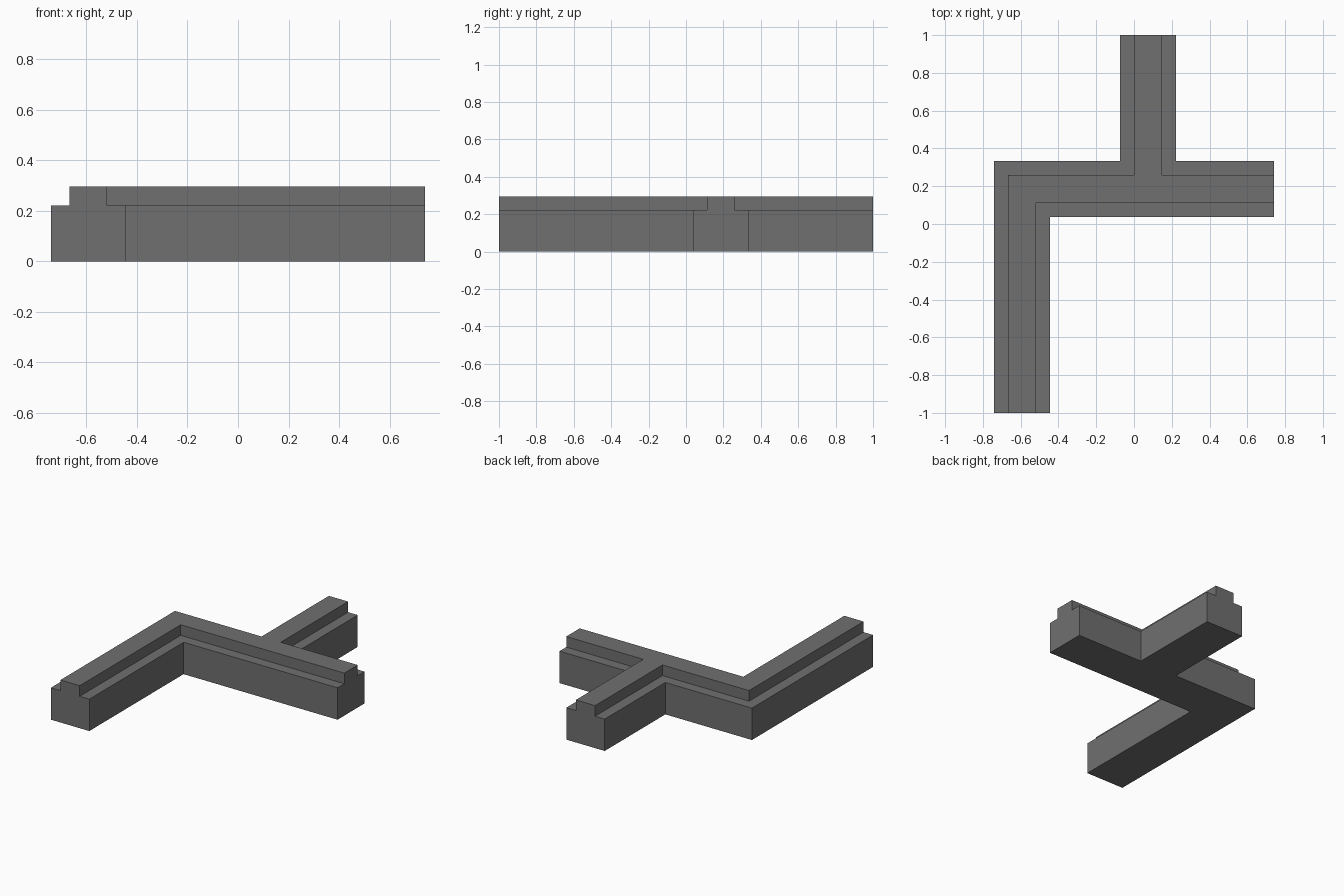
import bpy, bmesh

cube = bpy.data.objects.get("Cube")
if cube:
    bpy.data.objects.remove(cube, do_unlink=True)

# Centre lines of the arms and the reach of the crossbar
LEG_X, BRANCH_X, BAR_Y = -0.593, 0.074, 0.185
BAR_END = 0.741
WALL_HALF, RIDGE_HALF = 0.148, 0.074
LEDGE_Z, TOP_Z = 0.222, 0.296
END_EDGES = (0, 3, 6)  # open ends: leg, crossbar, branch

grey = bpy.data.materials.new("dark_grey")
grey.use_nodes = True
colour = (0.162, 0.162, 0.162, 1)
grey.diffuse_color = colour
grey.node_tree.nodes["Principled BSDF"].inputs["Base Color"].default_value = colour


def outline(w):
    """Plan of the junction, offset by w from its centre lines."""
    return [(LEG_X - w, -1), (LEG_X + w, -1),
            (LEG_X + w, BAR_Y - w), (BAR_END, BAR_Y - w),
            (BAR_END, BAR_Y + w), (BRANCH_X + w, BAR_Y + w),
            (BRANCH_X + w, 1), (BRANCH_X - w, 1),
            (BRANCH_X - w, BAR_Y + w), (LEG_X - w, BAR_Y + w)]


# Stepped wall: base, ledge and raised ridge as stacked outlines
bm = bmesh.new()
levels = [(WALL_HALF, 0), (WALL_HALF, LEDGE_Z), (RIDGE_HALF, LEDGE_Z), (RIDGE_HALF, TOP_Z)]
loops = [[bm.verts.new((x, y, z)) for x, y in outline(w)] for w, z in levels]
count = len(loops[0])
for i in range(count):
    j = (i + 1) % count
    if i in END_EDGES:
        # One stepped cap closes each open end
        bm.faces.new([loop[j] for loop in loops] + [loop[i] for loop in reversed(loops)])
    else:
        for low, high in zip(loops, loops[1:]):
            bm.faces.new((low[i], low[j], high[j], high[i]))
bm.faces.new(loops[-1])
bm.faces.new(list(reversed(loops[0])))
bmesh.ops.recalc_face_normals(bm, faces=bm.faces)

mesh = bpy.data.meshes.new("wall_junction")
bm.to_mesh(mesh)
bm.free()
mesh.materials.append(grey)
wall = bpy.data.objects.new("wall_junction", mesh)
bpy.context.collection.objects.link(wall)
